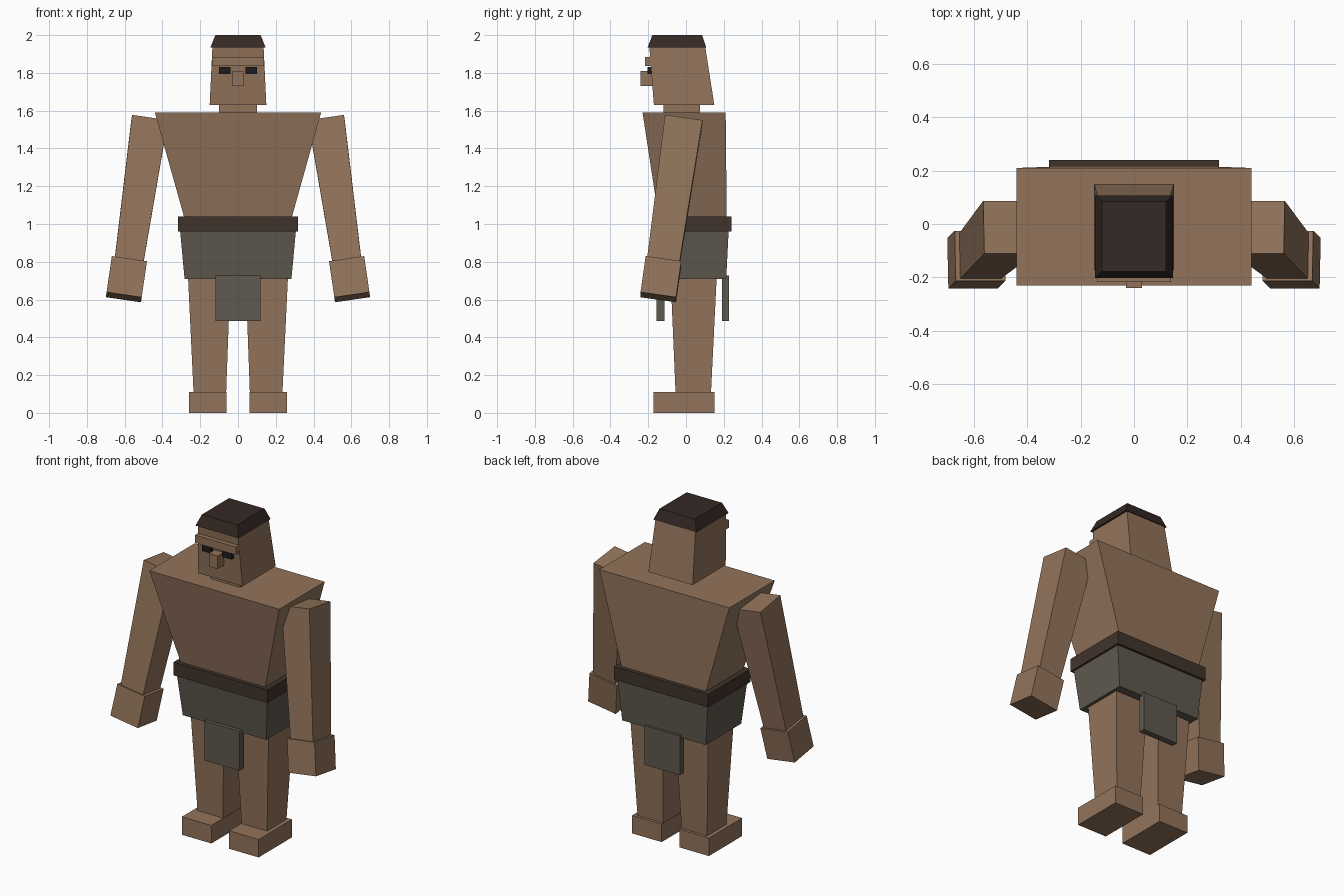
import bpy
from math import radians
from mathutils import Matrix

if "Cube" in bpy.data.objects:
    bpy.data.objects.remove(bpy.data.objects["Cube"])


def material(name, rgb):
    m = bpy.data.materials.new(name)
    m.diffuse_color = (*rgb, 1)
    m.use_nodes = True
    m.node_tree.nodes["Principled BSDF"].inputs["Base Color"].default_value = m.diffuse_color
    return m


SKIN = material("skin", (0.29, 0.175, 0.105))
HAIR = material("hair", (0.035, 0.022, 0.018))
BELT = material("leather", (0.052, 0.033, 0.024))
CLOTH = material("cloth", (0.115, 0.10, 0.078))
EYE = material("eye", (0.012, 0.012, 0.014))


def block(name, mat, low, high=None, z=(0, 1), matrix=Matrix()):
    """Tapered box between two rectangles (x0, x1, y0, y1) at heights z."""
    verts = []
    for (x0, x1, y0, y1), h in zip((low, high or low), z):
        verts += [(x0, y0, h), (x1, y0, h), (x1, y1, h), (x0, y1, h)]
    faces = [(3, 2, 1, 0), (4, 5, 6, 7)]
    faces += [(i, (i + 1) % 4, (i + 1) % 4 + 4, i + 4) for i in range(4)]
    mesh = bpy.data.meshes.new(name)
    mesh.from_pydata(verts, [], faces)
    mesh.materials.append(mat)
    ob = bpy.data.objects.new(name, mesh)
    ob.matrix_world = matrix
    bpy.context.collection.objects.link(ob)
    return ob


def pair(name, mat, low, high=None, z=(0, 1), matrix=Matrix()):
    """A block baked into place and mirrored to the other side."""
    ob = block(name, mat, low, high, z)
    ob.data.transform(matrix)
    ob.modifiers.new("mirror", 'MIRROR').use_axis = (True, False, False)
    return ob


# Head and face
block("head", SKIN, (-.15, .15, -.17, .15), (-.135, .135, -.195, .10), (1.63, 1.95))
block("hair", HAIR, (-.146, .146, -.203, .107), (-.12, .12, -.178, .085), (1.935, 2.0))
block("brow", SKIN, (-.138, .138, -.218, -.17), z=(1.837, 1.885))
block("nose", SKIN, (-.03, .03, -.24, -.16), z=(1.73, 1.81))
pair("eyes", EYE, (.04, .10, -.205, -.16), z=(1.793, 1.83))

# Trunk
block("neck", SKIN, (-.10, .10, -.12, .075), z=(1.58, 1.64))
block("torso", SKIN, (-.275, .275, -.14, .216), (-.44, .44, -.23, .21), (1.0, 1.59))

# Clothing
block("belt", BELT, (-.318, .318, -.17, .24), z=(.96, 1.04))
block("skirt", CLOTH, (-.283, .283, -.13, .213), (-.307, .307, -.155, .226), (.71, .97))
block("front_flap", CLOTH, (-.12, .12, -.155, -.115), z=(.487, .727))
block("back_flap", CLOTH, (-.12, .12, .19, .228), z=(.487, .727))

# Legs and feet
pair("legs", SKIN, (.063, .235, -.055, .132), (.04, .265, -.082, .163), (.10, .73))
pair("feet", SKIN, (.06, .26, -.172, .15), z=(0, .11))

# Arms and hands share one tilted frame with its origin at the shoulder
ARM = (Matrix.Translation((.468, -.012, 1.55))
       @ Matrix.Rotation(radians(-8.3), 4, 'Y') @ Matrix.Rotation(radians(-8.1), 4, 'X'))
pair("arms", SKIN, (-.076, .076, -.086, .086), (-.096, .096, -.1, .1), (-.79, 0), ARM)
pair("hands", SKIN, (-.094, .094, -.095, .095), z=(-.957, -.762), matrix=ARM)
